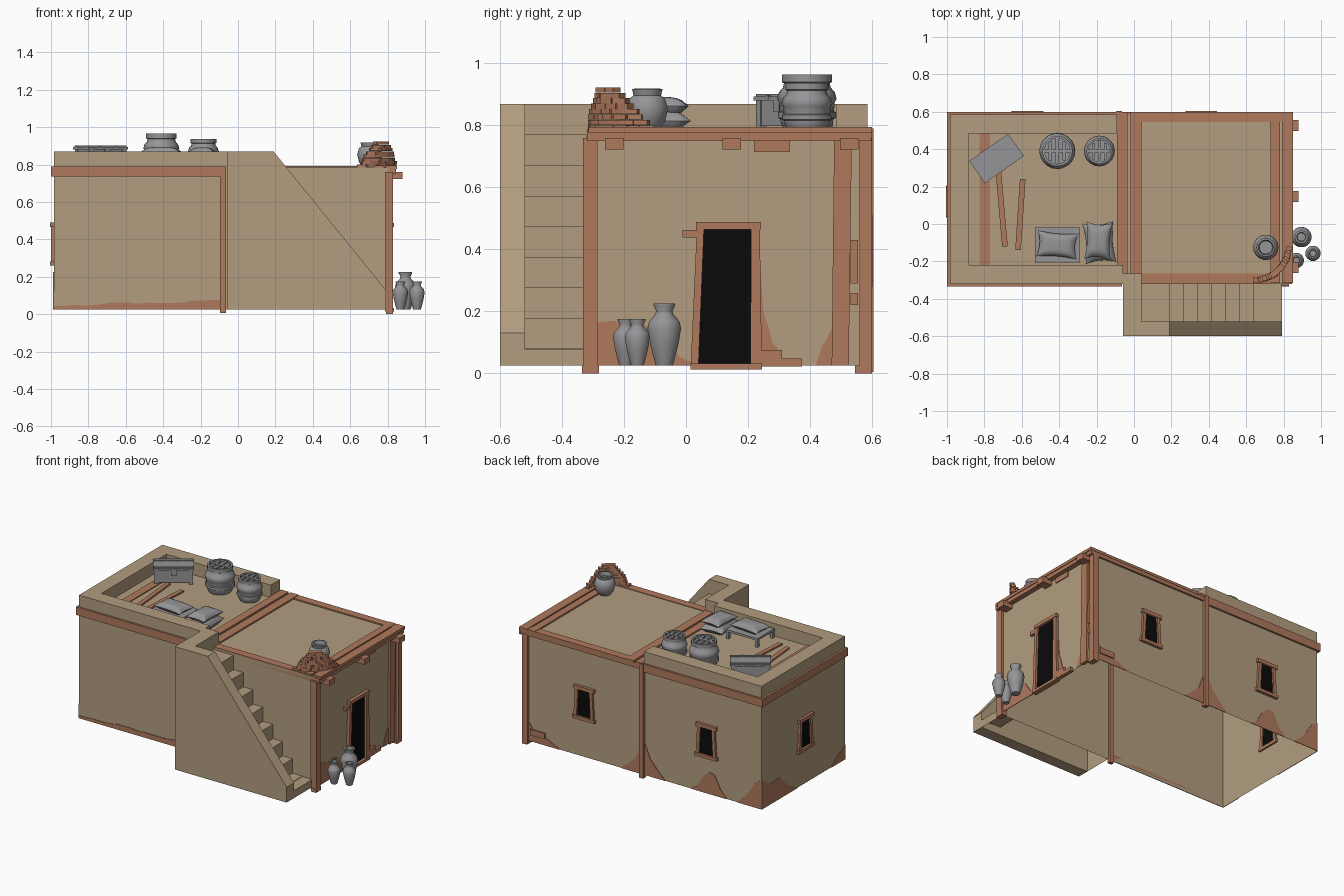
import bpy, bmesh, math, random
from mathutils import Matrix, Vector

if "Cube" in bpy.data.objects:
    bpy.data.objects.remove(bpy.data.objects["Cube"])
random.seed(4)

def material(name, col):
    m = bpy.data.materials.new(name)
    m.diffuse_color = (*col, 1)
    m.use_nodes = True
    m.node_tree.nodes["Principled BSDF"].inputs["Base Color"].default_value = m.diffuse_color
    return m
TAN = material("sandy_plaster", (.445, .338, .212))
CLAY = material("red_clay", (.43, .19, .107))
GREY = material("grey_goods", (.30, .30, .31))
DARK = material("dark_opening", (.003, .003, .003))

def finish(name, bm, mat, smooth=False, open_bottom=False):
    bmesh.ops.recalc_face_normals(bm, faces=bm.faces)
    if open_bottom:
        down = [f for f in bm.faces if f.normal.z < -.9]
        bmesh.ops.delete(bm, geom=down, context='FACES')
    me = bpy.data.meshes.new(name)
    bm.to_mesh(me)
    bm.free()
    me.materials.append(mat)
    ob = bpy.data.objects.new(name, me)
    bpy.context.collection.objects.link(ob)
    if smooth:
        bpy.ops.object.select_all(action='DESELECT')
        ob.select_set(True)
        bpy.context.view_layer.objects.active = ob
        bpy.ops.object.shade_smooth_by_angle(angle=math.radians(50))
    return ob

def box(name, x, y, z, mat, open_bottom=False):
    return prism(name, [(x[0], y[0]), (x[1], y[0]), (x[1], y[1]), (x[0], y[1])], 'z', z[0], z[1], mat, open_bottom)

def prism(name, pts, axis, a, b, mat, open_bottom=False):
    place = {'x': lambda u, v, t: (t, u, v), 'y': lambda u, v, t: (u, t, v), 'z': lambda u, v, t: (u, v, t)}[axis]
    bm = bmesh.new()
    A = [bm.verts.new(place(u, v, a)) for u, v in pts]
    B = [bm.verts.new(place(u, v, b)) for u, v in pts]
    bm.faces.new(A)
    bm.faces.new(B)
    for i in range(len(pts)):
        j = (i + 1) % len(pts)
        bm.faces.new((A[i], A[j], B[j], B[i]))
    return finish(name, bm, mat, open_bottom=open_bottom)

def turned_box(name, centre, size, angle, mat):
    bm = bmesh.new()
    bmesh.ops.create_cube(bm, size=1, matrix=Matrix.Translation(centre) @ Matrix.Rotation(angle, 4, 'Z') @ Matrix.Diagonal((*size, 1)))
    return finish(name, bm, mat)

def lathe(name, x, y, z, profile, sides=18):
    bm = bmesh.new()
    rings = []
    for r, h in profile:
        rings.append([bm.verts.new((x + r * math.cos(k * math.tau / sides), y + r * math.sin(k * math.tau / sides), z + h)) for k in range(sides)])
    for a, b in zip(rings, rings[1:]):
        for k in range(sides):
            j = (k + 1) % sides
            bm.faces.new((a[k], a[j], b[j], b[k]))
    bm.faces.new(rings[0])
    bm.faces.new(rings[-1])
    return finish(name, bm, GREY, True)

def pillow(name, centre, size, angle):
    bm = bmesh.new()
    for s in (1, -1):
        g = bmesh.ops.create_grid(bm, x_segments=12, y_segments=12, size=1)
        for v in g['verts']:
            u, w = v.co.x, v.co.y
            h = max(0, (1 - u ** 4) * (1 - w ** 4)) ** .6
            v.co = (u * (1 - .14 * (1 - w * w)), w * (1 - .14 * (1 - u * u)), s * h)
    bmesh.ops.remove_doubles(bm, verts=bm.verts, dist=.001)
    bm.transform(Matrix.Translation(centre) @ Matrix.Rotation(angle, 4, 'Z') @ Matrix.Diagonal((size[0] / 2, size[1] / 2, size[2] / 2, 1)))
    return finish(name, bm, GREY, True)

# walls: one hollow shell, open below
X0, X1, Y0, Y1, G = -.985, .81, -.32, .585, .025
box("house_walls", (X0, X1), (Y0, Y1), (G, .784), TAN, True)
box("parapet_front", (X0, -.06), (Y0, -.22), (.78, .87), TAN)
box("parapet_back", (X0, -.09), (.485, Y1), (.78, .87), TAN)
box("parapet_left", (X0, -.885), (-.22, .485), (.78, .87), TAN)

# clay band below the parapet
box("band_front", (-1, -.065), (-.333, -.31), (.735, .79), CLAY)
box("band_back", (-1, -.065), (.575, .598), (.735, .79), CLAY)
box("band_left", (-1, -.975), (-.333, .598), (.735, .79), CLAY)

# clay roof of the front room with raised edge beams
box("clay_roof", (-.07, .845), (Y0, .598), (.75, .782), CLAY)
for i, (a, b) in enumerate([(-.09, -.035), (-.02, .04), (.73, .78), (.79, .85)]):
    box(f"roof_beam_{i}", (a, b), (-.315, .6), (.775, .795), CLAY)
box("roof_edge_back", (.04, .85), (.545, .6), (.775, .792), CLAY)
box("roof_edge_front", (.04, .73), (Y0, -.265), (.775, .788), CLAY)
for i, y in enumerate((-.232, .147, .527)):
    box(f"beam_end_{i}", (.78, .88), (y - .03, y + .03), (.722, .76), CLAY)

# posts
for n, y in (("front", (-.333, -.31)), ("back", (.575, .605))):
    box(f"middle_post_{n}", (-.097, -.065), y, (.005, .79), CLAY)
for n, y in (("front", (-.332, -.285)), ("back", (.56, .6))):
    box(f"corner_post_{n}", (.785, .828), y, (.015, .76), CLAY)
box("post_foot_front", (.79, .828), (-.335, -.28), (0, .025), CLAY)
box("post_foot_back", (.79, .828), (.545, .6), (0, .025), CLAY)
prism("side_post", [(.47, G), (.525, G), (.535, .755), (.478, .755)], 'x', .8, .825, CLAY)

# stairs with sloping side wall
n, rise = 8, .0985
steps = [(-.06, G), (-.06, .77), (.19, .77)]
for k in range(n - 1):
    x = .19 + .6 * (k + 1) / n
    z = .77 - rise * (k + 1)
    steps += [(x - .6 / n, z), (x, z)]
steps += [(.79 - .6 / n, .077), (.79, .077), (.79, G)]
clean = [p for i, p in enumerate(steps) if i == 0 or (Vector(p) - Vector(steps[i - 1])).length > .001]
prism("stair_steps", clean, 'y', -.525, -.321, TAN, True)
prism("stair_side_wall", [(-.06, G), (.79, G), (.79, .13), (.19, .87), (-.06, .87)], 'y', -.6, -.52, TAN)
box("landing_wall", (-.06, .04), (-.53, -.265), (.76, .87), TAN)

# worn clay patches, thin plates with broken tops
def patch(name, axis, wall, side, heights, u0, u1):
    m = len(heights) - 1
    pts = [(u0, G), (u1, G)] + [(u1 + (u0 - u1) * i / m, G + heights[m - i]) for i in range(m + 1)]
    prism(name, pts, axis, wall, wall + side * .004, CLAY)
patch("patch_front", 'y', Y0, -1, [.015 + .025 * i / 18 + random.uniform(0, .014) for i in range(19)], X0, -.09)
patch("patch_side_a", 'x', X1, 1, [.14, .145, .12, .13, .11, .03, .005], -.285, .03)
patch("patch_side_b", 'x', X1, 1, [.4, .17, .13, .07, .06, .004], .235, .31)
patch("patch_side_c", 'x', X1, 1, [.004, .06, .09, .13], .42, .475)
patch("patch_back_a", 'y', Y1, 1, [.004, .03, .06, .05, .14], .55, .79)
patch("patch_back_b", 'y', Y1, 1, [.004, .06, .12, .25, .1, .05, .004], -.25, .08)
patch("patch_back_c", 'y', Y1, 1, [.004, .05, .14, .15, .11, .03, .004], -.72, -.45)
patch("patch_back_d", 'y', Y1, 1, [.2, .17, .1, .04, .004], X0, -.8)
patch("patch_left_a", 'x', X0, -1, [.004, .05, .15, .14, .2], .2, Y1)
patch("patch_left_b", 'x', X0, -1, [.1, .06, .004], Y0, -.17)
box("patch_below_roof", (X1, .816), (.22, .335), (.715, .752), CLAY)
for i, (z0, z1) in enumerate([(.22, .26), (.29, .43)]):
    box(f"patch_corner_{i}", (X1, .815), (.53, .555), (z0, z1), CLAY)
box("back_brick", (.66, .77), (Y1, .597), (.07, .11), CLAY)

# door
prism("door_opening", [(.04, .03), (.21, .03), (.21, .467), (.055, .467)], 'x', X1 - .003, X1 + .005, DARK)
prism("door_jamb_left", [(.015, .02), (.04, .02), (.058, .467), (.035, .467)], 'x', .8, .83, CLAY)
prism("door_jamb_right", [(.208, .02), (.245, .02), (.238, .467), (.21, .467)], 'x', .8, .83, CLAY)
box("door_lintel", (.8, .833), (.033, .242), (.465, .488), CLAY)
box("door_lintel_stub", (.8, .828), (-.012, .036), (.438, .462), CLAY)
box("door_sill", (.8, .835), (.015, .245), (.013, .032), CLAY)
box("door_brick_a", (.8, .828), (.24, .31), (.022, .075), CLAY)
box("door_brick_b", (.8, .826), (.31, .375), (.022, .048), CLAY)

# windows with rough clay frames
def window(name, axis, wall, side, c, z):
    a, b = wall - side * .012, wall + side * .016
    def quad(part, pts, s, e, m):
        prism(f"{name}_{part}", [(c + u, z + v) for u, v in pts], axis, s, e, m)
    quad("opening", [(-.06, .02), (.06, .02), (.045, .21), (-.045, .21)], wall - side * .004, wall + side * .005, DARK)
    for s, n in ((-1, "jamb_a"), (1, "jamb_b")):
        quad(n, [(s * .054, 0), (s * .077, 0), (s * .064, .22), (s * .042, .22)], a, b, CLAY)
    quad("lintel", [(-.08, .205), (.075, .205), (.075, .23), (-.08, .23)], a, b + side * .003, CLAY)
    quad("sill", [(-.085, 0), (.085, .0), (.085, .022), (-.085, .022)], a, b + side * .003, CLAY)
window("window_back_right", 'y', Y1, 1, .36, .28)
window("window_back_left", 'y', Y1, 1, -.57, .27)
window("window_left", 'x', X0, -1, .12, .26)

# planks on the upper floor
box("floor_plank_a", (-.825, -.77), (-.22, .485), (.78, .79), CLAY)
prism("floor_plank_b", [(-.74, .28), (-.71, .28), (-.675, -.12), (-.705, -.12)], 'z', .78, .795, CLAY)
prism("floor_plank_c", [(-.61, .24), (-.58, .24), (-.605, -.14), (-.635, -.14)], 'z', .78, .795, CLAY)

# stepped pile of broken bricks curving round the roof corner
for lvl in range(8):
    lo, hi = .04 * lvl + .02, 1 - .062 * lvl
    count = max(1, round((hi - lo) * 7))
    for i in range(count):
        t = lo + (hi - lo) * (i + .5) / count + random.uniform(-.02, .02)
        x = .63 + .2 * math.sin(t * math.pi / 2) ** .9
        y = -.30 + .2 * (1 - math.cos(t * math.pi / 2))
        turned_box(f"brick_{lvl}_{i}", (x, y, .792 + .0175 * lvl), (.047, .032, .0165),
                   t * math.pi / 2 + random.uniform(-.2, .2), CLAY)

# water jars by the door
JAR = [(.5, 0), (.55, .04), (.85, .35), (1, .6), (.9, .72), (.55, .82), (.48, .88), (.65, .97), (.65, 1), (.45, 1), (.4, .88)]
for i, (x, y, r, h) in enumerate([(.895, -.07, .055, .2), (.957, -.157, .041, .15), (.868, -.195, .041, .15)]):
    lathe(f"jar_{i}", x, y, G, [(a * r, b * h) for a, b in JAR])

# round pot on the clay roof
lathe("roof_pot", .705, -.125, .782, [(.035, 0), (.058, .03), (.068, .07), (.058, .105), (.045, .115), (.05, .135), (.04, .137), (.035, .11)])

# covered barrels with a slatted top
BARREL = [(.8, 0), (.93, .12), (.95, .2), (1.04, .22), (1.04, .32), (.97, .34), (1.0, .5), (1.07, .56), (1.0, .68),
          (.86, .76), (.82, .84), (.9, .86), (.9, 1), (.76, 1), (.76, .9)]
for i, (x, y, r, h) in enumerate([(-.41, .39, .09, .18), (-.185, .39, .077, .152)]):
    lathe(f"barrel_{i}", x, y, .785, [(a * r, b * h) for a, b in BARREL], 20)
    for k in (-1, 0, 1):
        turned_box(f"barrel_{i}_slat_{k}", (x + k * r * .42, y, .785 + h * .95), (r * .2, r * (1.5 - .35 * abs(k)), .01), 0, GREY)
    turned_box(f"barrel_{i}_bar", (x, y, .785 + h * .97), (r * 1.5, r * .2, .01), 0, GREY)

# chest, turned on the floor
A = math.radians(35)
def chest(name, off, size):
    p = Matrix.Rotation(A, 3, 'Z') @ Vector((off[0], off[1], 0))
    turned_box(name, (-.735 + p.x, .35 + p.y, .785 + off[2]), size, A, GREY)
chest("chest_body", (0, 0, .055), (.235, .125, .085))
chest("chest_lid", (0, 0, .102), (.255, .145, .014))
chest("chest_lock", (0, -.066, .08), (.035, .014, .04))
for s in (-1, 1):
    chest(f"chest_band_{s}", (s * .05, 0, .106), (.014, .148, .012))
    chest(f"chest_rail_{s}", (0, s * .055, .11), (.25, .018, .012))
    for t in (-1, 1):
        chest(f"chest_leg_{s}_{t}", (s * .108, t * .055, .05), (.026, .024, .1))

# cot with pillow, and sacks beside it
box("cot_top", (-.53, -.29), (-.205, -.02), (.83, .845), GREY)
for x in (-.52, -.3):
    for y in (-.195, -.03):
        box("cot_leg", (x - .01, x + .01), (y - .01, y + .01), (.784, .835), GREY)
pillow("cot_pillow", (-.41, -.112, .866), (.22, .14, .055), -.08)
pillow("sack_lower", (-.185, -.1, .815), (.165, .22, .07), .08)
pillow("sack_upper", (-.19, -.09, .862), (.14, .2, .06), -.06)
